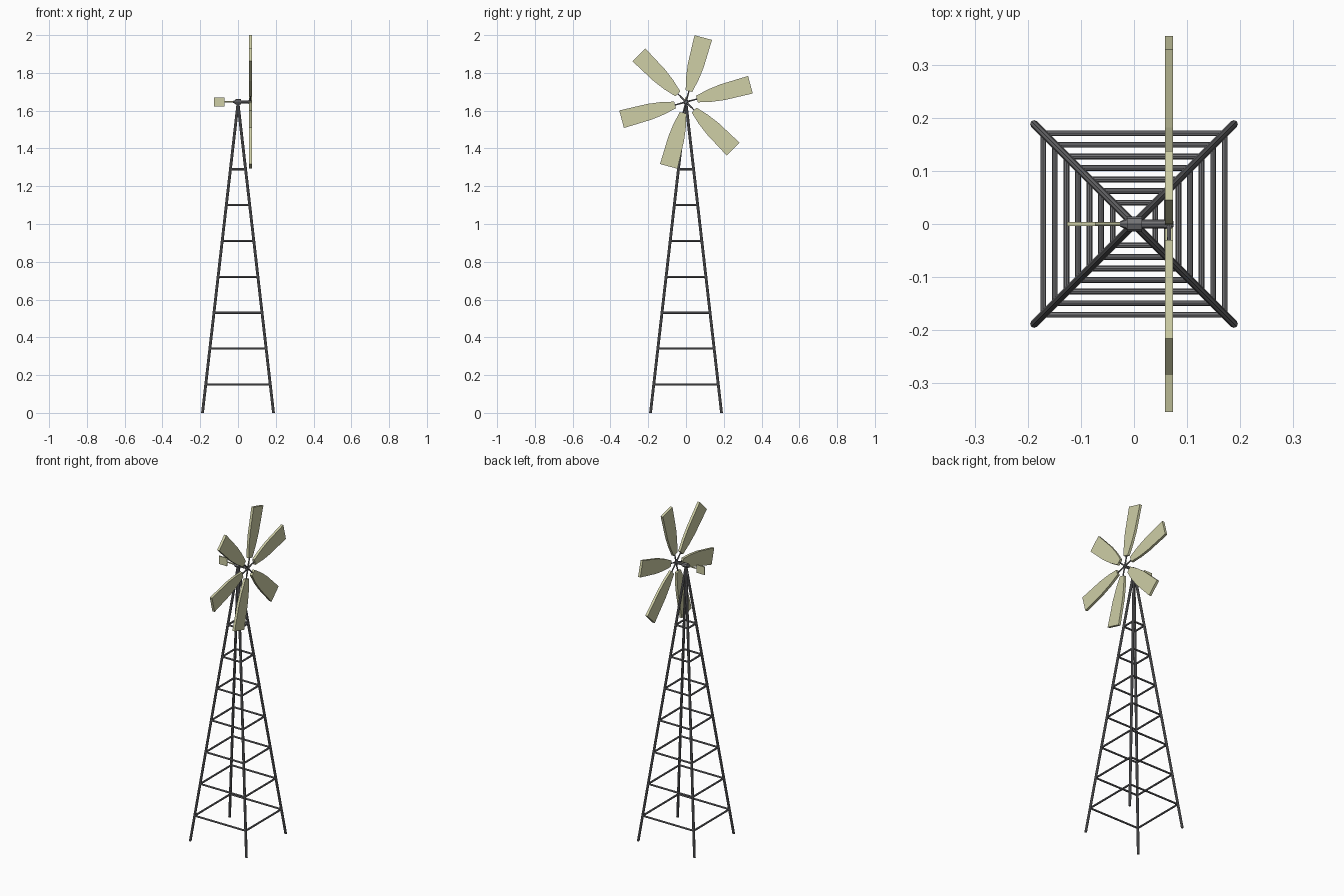
import bpy, bmesh, math
from mathutils import Vector, Matrix

if "Cube" in bpy.data.objects:
    bpy.data.objects.remove(bpy.data.objects["Cube"])

HUB = Vector((0.066, 0, 1.646))   # rotor centre
APEX = 1.64                       # height where the legs meet
BASE = 0.188                      # leg offset on the ground


def material(name, color):
    m = bpy.data.materials.new(name)
    m.diffuse_color = (*color, 1)
    m.use_nodes = True
    m.node_tree.nodes["Principled BSDF"].inputs["Base Color"].default_value = m.diffuse_color
    return m


metal = material("dark_metal", (0.17, 0.17, 0.18))
cream = material("cream_paint", (0.62, 0.62, 0.38))


def finish(bm, name, mat):
    bmesh.ops.recalc_face_normals(bm, faces=bm.faces)
    me = bpy.data.meshes.new(name)
    bm.to_mesh(me)
    bm.free()
    me.materials.append(mat)
    ob = bpy.data.objects.new(name, me)
    bpy.context.collection.objects.link(ob)
    return ob


def rod(name, a, b, r1, r2=None, sides=8, mat=metal):
    a, b = Vector(a), Vector(b)
    d = b - a
    bm = bmesh.new()
    bmesh.ops.create_cone(bm, cap_ends=True, segments=sides, radius1=r1,
                          radius2=r1 if r2 is None else r2, depth=d.length)
    rot = d.to_track_quat('Z', 'Y').to_matrix().to_4x4()
    bmesh.ops.transform(bm, matrix=Matrix.Translation((a + b) / 2) @ rot, verts=bm.verts)
    return finish(bm, name, mat)


def plate(name, outline, thickness, matrix, mat):
    # flat outline in local XY, given thickness about its mid plane
    bm = bmesh.new()
    face = bm.faces.new([bm.verts.new((x, y, -thickness / 2)) for x, y in outline])
    ext = bmesh.ops.extrude_face_region(bm, geom=[face])
    up = [v for v in ext["geom"] if isinstance(v, bmesh.types.BMVert)]
    bmesh.ops.translate(bm, vec=(0, 0, thickness), verts=up)
    bmesh.ops.transform(bm, matrix=matrix, verts=bm.verts)
    return finish(bm, name, mat)


# four tower legs, trimmed level with the ground
corners = [(-1, -1), (1, -1), (1, 1), (-1, 1)]
for i, (sx, sy) in enumerate(corners):
    leg = rod(f"tower_leg_{i + 1}", (sx * BASE, sy * BASE, 0), (0, 0, APEX), 0.0075)
    for v in leg.data.vertices:
        if v.co.z < 0.1:
            v.co.z = 0

# seven square rings of horizontal braces
for level in range(7):
    z = 0.15 + 0.19 * level
    w = BASE * (1 - z / APEX)
    for i in range(4):
        (ax, ay), (bx, by) = corners[i], corners[(i + 1) % 4]
        rod(f"brace_{level + 1}_{i + 1}", (ax * w, ay * w, z), (bx * w, by * w, z), 0.0055)

# gearbox, tapered rear collar, axle and nose
hz = HUB.z
rod("gearbox", (-0.013, 0, hz), (0.015, 0, hz), 0.0145)
rod("rear_collar", (-0.026, 0, hz), (-0.013, 0, hz), 0.005, 0.011)
rod("axle", (0.01, 0, hz), (0.06, 0, hz), 0.008)
rod("rotor_hub", (0.056, 0, hz), (0.074, 0, hz), 0.010, 0.006)

# six blades on tapered spokes
half = [(0.06, 0.018), (0.13, 0.034), (0.2, 0.043), (0.353, 0.048)]
outline = [(u, -v) for u, v in half] + [(u, v) for u, v in reversed(half)]
# local X -> world Y, local Y -> world Z, local Z -> world X
basis = Matrix(((0, 0, 1, 0), (1, 0, 0, 0), (0, 1, 0, 0), (0, 0, 0, 1)))
for i in range(6):
    ang = math.radians(15 + 60 * i)
    m = Matrix.Translation(HUB) @ basis @ Matrix.Rotation(ang, 4, 'Z')
    plate(f"blade_{i + 1}", outline, 0.015, m, cream)
    rod(f"spoke_{i + 1}", HUB, m @ Vector((0.07, 0, 0)), 0.005, 0.003, 6)

# tail boom and vane
rod("tail_boom", (-0.075, 0, hz), (-0.02, 0, hz), 0.004, mat=cream)
vane = [(-0.126, -0.024), (-0.072, -0.024), (-0.072, 0.024), (-0.126, 0.024)]
plate("tail_vane", vane, 0.008,
      Matrix.Translation((0, 0, hz)) @ Matrix.Rotation(math.pi / 2, 4, 'X'), cream)
